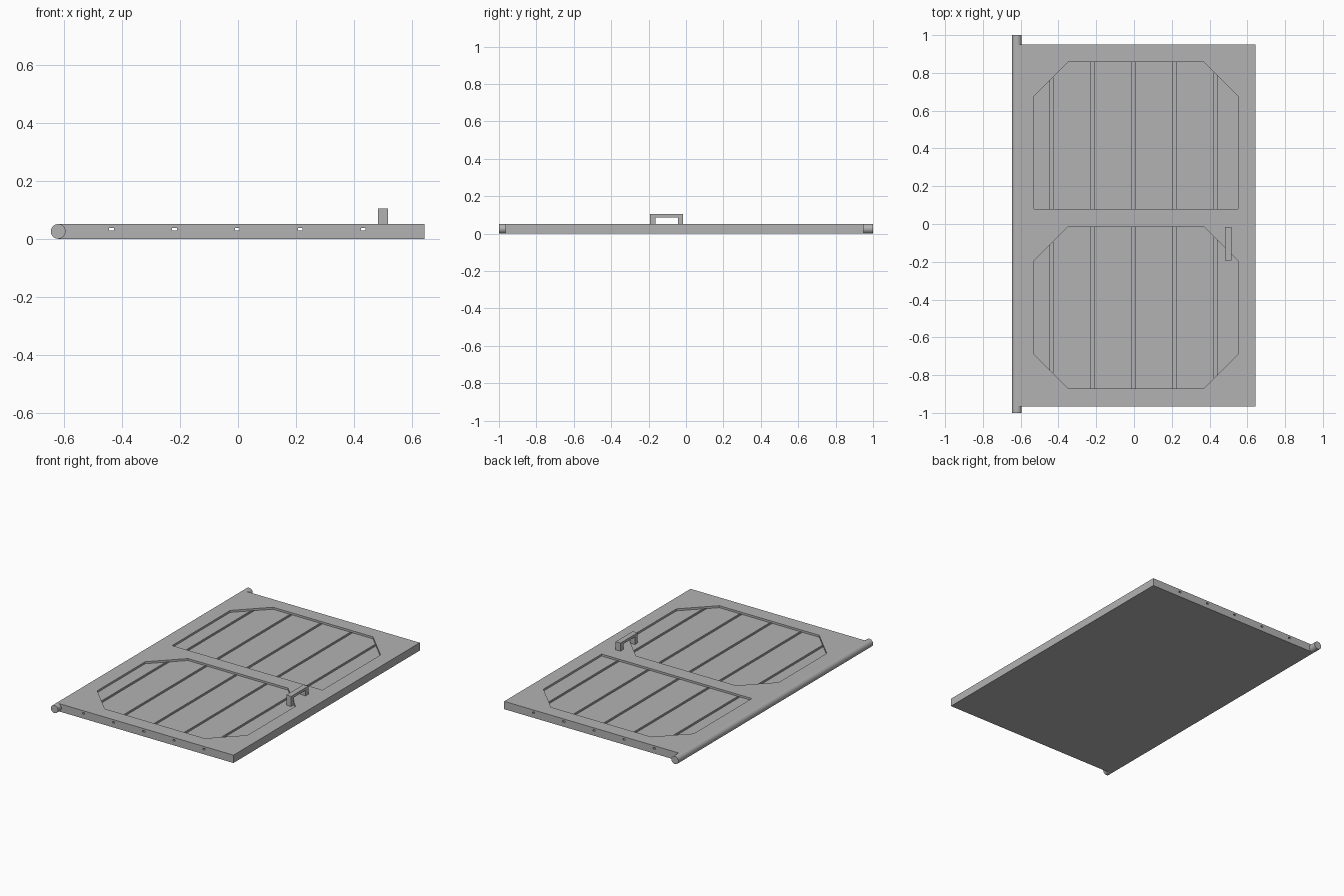
import bpy
import math
from mathutils import Matrix

cube = bpy.data.objects.get("Cube")
if cube:
    bpy.data.objects.remove(cube, do_unlink=True)

GREY = (0.45, 0.45, 0.45, 1.0)
mat = bpy.data.materials.new("plain grey")
mat.use_nodes = True
mat.diffuse_color = GREY
mat.node_tree.nodes["Principled BSDF"].inputs["Base Color"].default_value = GREY

LEFT, RIGHT, FRONT, BACK = -0.62, 0.643, -0.965, 0.949
GROOVE_Z, PLANK_Z, TOP_Z = 0.028, 0.038, 0.051


def prism(name, outlines, low, high, turn=Matrix()):
    """Extrude flat outlines (the first is the edge, the rest are holes) from low to high."""
    curve = bpy.data.curves.new(name, "CURVE")
    curve.dimensions = "2D"
    curve.fill_mode = "BOTH"
    curve.extrude = (high - low) / 2
    for points in outlines:
        spline = curve.splines.new("POLY")
        spline.points.add(len(points) - 1)
        for point, (u, v) in zip(spline.points, points):
            point.co = (u, v, 0, 1)
        spline.use_cyclic_u = True
    helper = bpy.data.objects.new(name + " curve", curve)
    mesh = bpy.data.meshes.new_from_object(helper)
    bpy.data.objects.remove(helper)
    bpy.data.curves.remove(curve)
    mesh.name = name
    mesh.transform(turn @ Matrix.Translation((0, 0, (low + high) / 2)))
    for poly in mesh.polygons:
        poly.use_smooth = False
    mesh.materials.clear()
    mesh.materials.append(mat)
    obj = bpy.data.objects.new(name, mesh)
    bpy.context.collection.objects.link(obj)
    return obj


def opening(low, high, cut_low):
    """Panel outline with cut top corners and, if asked, cut bottom corners."""
    x0, x1, c = -0.53, 0.551, 0.181
    bottom = [(x0, low + c), (x0 + c, low), (x1 - c, low), (x1, low + c)]
    if not cut_low:
        bottom = [(x0, low), (x1, low)]
    return bottom + [(x1, high - c), (x1 - c, high), (x0 + c, high), (x0, high - c)]


# Planked board: cross-section with grooves, run along the door's length
section = [(LEFT, 0), (RIGHT, 0), (RIGHT, PLANK_Z)]
for i in (2, 1, 0, -1, -2):
    x = -0.002 + i * 0.217
    section += [(x + 0.008, PLANK_Z), (x + 0.008, GROOVE_Z),
                (x - 0.008, GROOVE_Z), (x - 0.008, PLANK_Z)]
section.append((LEFT, PLANK_Z))
prism("planked_board", [section], -BACK, -FRONT, Matrix.Rotation(math.pi / 2, 4, "X"))

# Frame with two openings
edge = [(LEFT, FRONT), (RIGHT, FRONT), (RIGHT, BACK), (LEFT, BACK)]
prism("door_frame", [edge, opening(0.08, 0.858, False), opening(-0.87, -0.015, True)],
      PLANK_Z, TOP_Z)

# Handle: bracket profile in y and z, extruded across x
y0, y1, bar, foot, top = -0.192, -0.016, 0.017, 0.036, 0.104
bracket = [(y0, foot), (y0 + 0.028, foot), (y0 + 0.028, top - bar), (y1 - 0.028, top - bar),
           (y1 - 0.028, foot), (y1, foot), (y1, top), (y0, top)]
to_side = Matrix(((0, 0, 1, 0), (1, 0, 0, 0), (0, 1, 0, 0), (0, 0, 0, 1)))
prism("handle", [bracket], 0.482, 0.517, to_side)

# Round hinge post
bpy.ops.mesh.primitive_cylinder_add(vertices=32, radius=0.0255, depth=2,
                                    location=(LEFT, 0, 0.0255), rotation=(math.pi / 2, 0, 0))
post = bpy.context.object
post.name = "hinge_post"
post.data.materials.append(mat)
bpy.ops.object.shade_smooth_by_angle(angle=math.radians(40))
